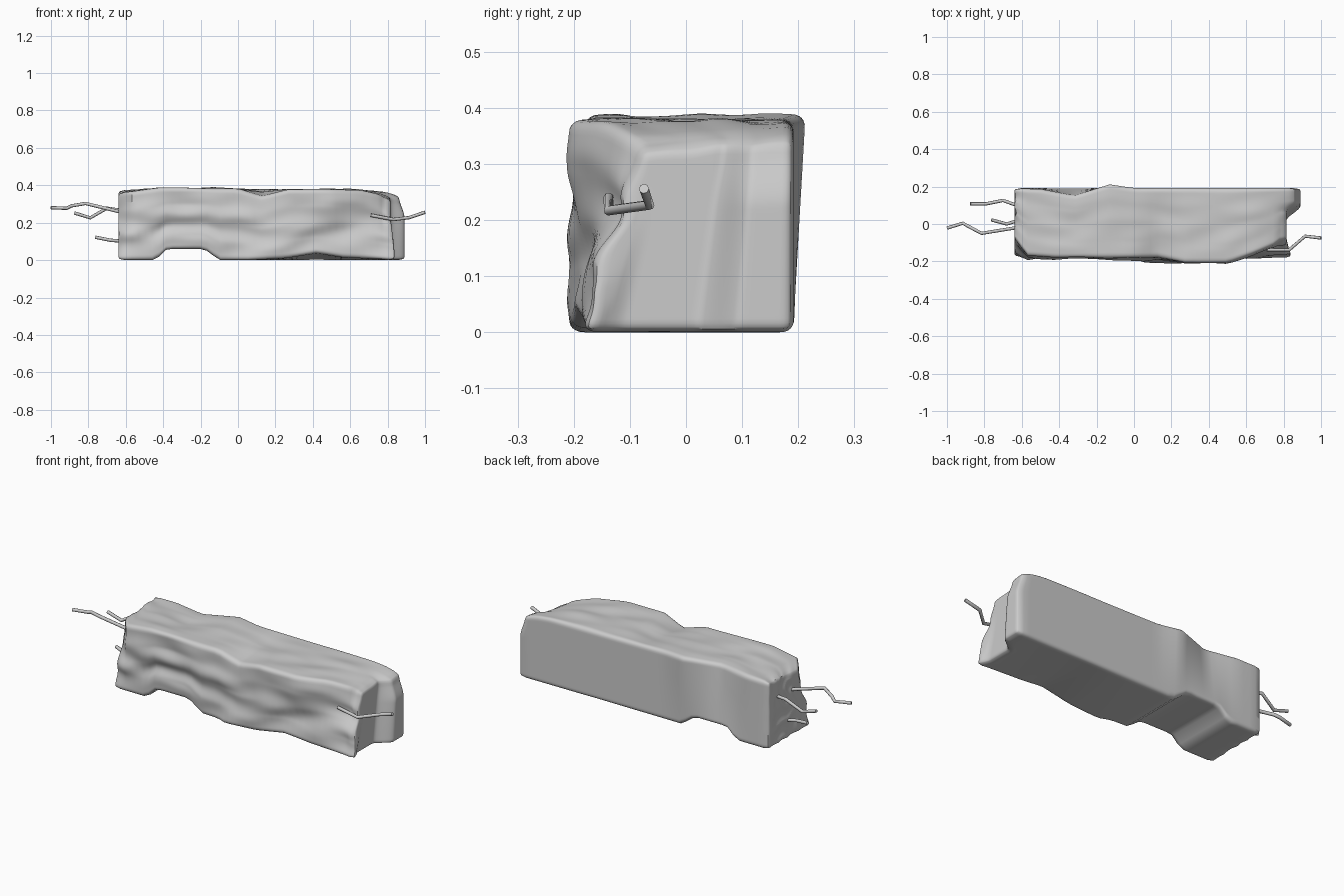
import bpy, bmesh, math
from mathutils import Vector, noise

if "Cube" in bpy.data.objects:
    bpy.data.objects.remove(bpy.data.objects["Cube"])

# Long edges of the broken beam: (x, y, z) keys, interpolated along x
TOP_FRONT = [(-.64, -.07, .36), (-.57, -.17, .365), (-.42, -.18, .387), (0, -.18, .382), (.13, -.175, .342),
             (.27, -.208, .378), (.5, -.208, .378), (.65, -.155, .375), (.8, -.09, .34), (.89, -.08, .325)]
LOW_FRONT = [(-.64, -.18, 0), (-.44, -.18, 0), (-.38, -.18, .06), (-.18, -.18, .06), (-.1, -.18, 0),
             (0, -.185, 0), (.06, -.21, 0), (.25, -.207, .01), (.42, -.2, .038), (.56, -.185, .015), (.89, -.185, 0)]
TOP_BACK = [(-.64, .19, .376), (-.5, .187, .378), (-.32, .15, .378), (-.13, .213, .388), (0, .192, .382),
            (.7, .192, .376), (.8, .192, .365), (.89, .192, .345)]
LOW_BACK = [(-.64, .192, 0), (-.44, .192, 0), (-.38, .192, .06), (-.18, .192, .06), (-.1, .192, 0), (.89, .192, 0)]


def along(keys, x):
    x = min(max(x, keys[0][0]), keys[-1][0])
    for a, b in zip(keys, keys[1:]):
        if x <= b[0]:
            return Vector(a).lerp(Vector(b), (x - a[0]) / (b[0] - a[0]))


def ramp(t, a, b):
    t = min(max((t - a) / (b - a), 0), 1)
    return t * t * (3 - 2 * t)


def finish(bm, name):
    mesh = bpy.data.meshes.new(name)
    bm.to_mesh(mesh)
    bm.free()
    ob = bpy.data.objects.new(name, mesh)
    bpy.context.collection.objects.link(ob)
    return ob


# Concrete beam: rounded box warped to the four edge profiles
HALF = Vector((.765, .19, .19))
ROUND = .022
bm = bmesh.new()
bmesh.ops.create_cube(bm, size=2)
bmesh.ops.subdivide_edges(bm, edges=bm.edges[:], cuts=41, use_grid_fill=True)
for vert in bm.verts:
    p = Vector([c * h for c, h in zip(vert.co, HALF)])
    inner = Vector([min(max(c, ROUND - h), h - ROUND) for c, h in zip(p, HALF)])
    if (p - inner).length > 1e-6:
        p = inner + (p - inner).normalized() * ROUND
    u, v, w = (c / h for c, h in zip(p, HALF))
    x = .125 + p.x
    low = along(LOW_FRONT, x).lerp(along(LOW_BACK, x), (v + 1) / 2)
    top = along(TOP_FRONT, x).lerp(along(TOP_BACK, x), (v + 1) / 2)
    q = low.lerp(top, (w + 1) / 2)
    # Soft hollows in the side and top faces
    n = noise.noise(Vector((x * 5, v * 2, w * 2 + 3)))
    q.y += .028 * n * (1 - w * w) * (abs(v) > .85) * ramp(-v, -.9, .9)
    if v < -.85:
        q.y += .022 * math.exp(-((x - .5) / .16) ** 2 - ((w + .25 - (x - .5) * 1.5) / .3) ** 2)
    if w > .85:
        q.z += .012 * n * (1 - v * v)
    # Stepped broken right end, chipped left end
    step = -.075 * (1 - ramp(v, .05, .5)) + .025 * (1 - ramp(v, -1, -.6)) * (1 - ramp(w, -.8, .6))
    step -= .03 * ramp(w, .3, 1) * ramp(v, 0, .5)
    q.x = x + step * ramp(u, .8, 1)
    q.x += .02 * abs(n) * ramp(-u, .9, 1) * (1 - v * v)
    q.z = max(q.z, 0)
    vert.co = q
bmesh.ops.recalc_face_normals(bm, faces=bm.faces[:])
beam = finish(bm, "concrete_beam")
bpy.context.view_layer.objects.active = beam
beam.select_set(True)
bpy.ops.object.shade_smooth_by_angle(angle=math.radians(40))


# Bent reinforcing bars sticking out of both ends
def bar(name, points):
    curve = bpy.data.curves.new(name, 'CURVE')
    curve.dimensions = '3D'
    curve.bevel_depth = .009
    curve.bevel_resolution = 2
    curve.use_fill_caps = True
    spline = curve.splines.new('POLY')
    spline.points.add(len(points) - 1)
    for sp, p in zip(spline.points, points):
        sp.co = (*p, 1)
    ob = bpy.data.objects.new(name, curve)
    bpy.context.collection.objects.link(ob)


bar("bar_left_long", [(-1, -.022, .28), (-.915, .004, .277), (-.89, -.01, .29), (-.815, -.05, .303), (-.6, -.015, .25)])
bar("bar_left_back", [(-.875, .108, .252), (-.79, .108, .226), (-.7, .126, .278), (-.6, .09, .262)])
bar("bar_left_low", [(-.762, .022, .122), (-.68, 0, .106), (-.6, .025, .1)])
bar("bar_right", [(1, -.075, .256), (.915, -.065, .227), (.83, -.138, .217), (.71, -.138, .24)])
